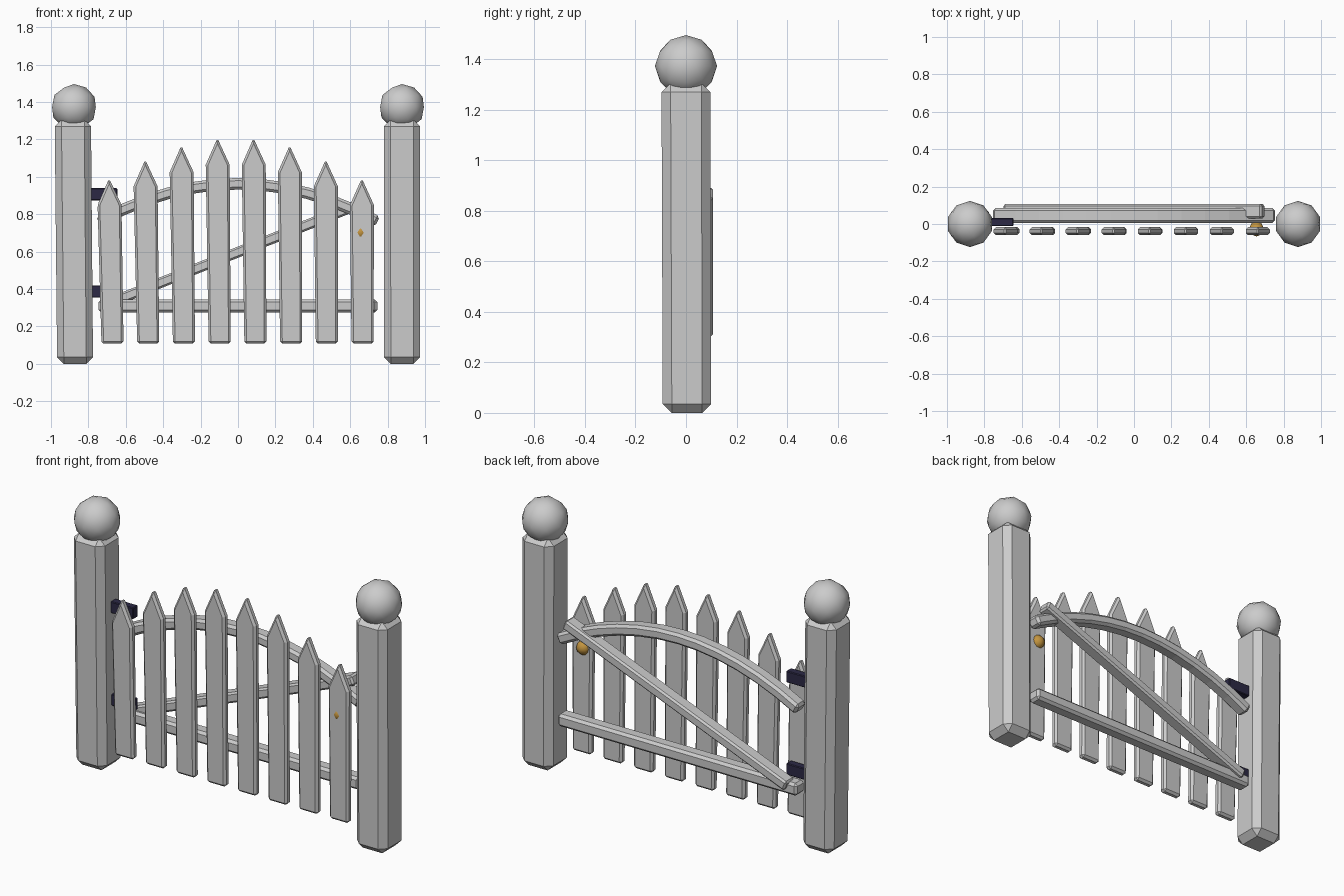
import bpy, bmesh, math
from mathutils import Vector

if "Cube" in bpy.data.objects:
    bpy.data.objects.remove(bpy.data.objects["Cube"])


def material(name, color):
    m = bpy.data.materials.new(name)
    m.diffuse_color = color
    m.use_nodes = True
    m.node_tree.nodes["Principled BSDF"].inputs["Base Color"].default_value = m.diffuse_color
    return m


iron = material("dark_iron", (0.025, 0.022, 0.06, 1))
brass = material("brass", (0.55, 0.3, 0.05, 1))


def finish(name, bm, bevel=0.0, mat=None, smooth=False):
    bmesh.ops.recalc_face_normals(bm, faces=bm.faces)
    if bevel:
        sharp = [e for e in bm.edges if e.calc_face_angle(0) > math.radians(25)]
        bmesh.ops.bevel(bm, geom=sharp, offset=bevel, segments=1,
                        affect='EDGES', clamp_overlap=True)
        bmesh.ops.recalc_face_normals(bm, faces=bm.faces)
    for f in bm.faces:
        f.smooth = smooth
    me = bpy.data.meshes.new(name)
    bm.to_mesh(me)
    bm.free()
    ob = bpy.data.objects.new(name, me)
    bpy.context.collection.objects.link(ob)
    if mat:
        me.materials.append(mat)
    return ob


def loft(name, sections, bevel=0.0, mat=None):
    """Skin a list of equal-length point loops and cap both ends."""
    bm = bmesh.new()
    rows = [[bm.verts.new(p) for p in s] for s in sections]
    for a, b in zip(rows, rows[1:]):
        n = len(a)
        for i in range(n):
            bm.faces.new((a[i], a[(i + 1) % n], b[(i + 1) % n], b[i]))
    bm.faces.new(rows[0])
    bm.faces.new(rows[-1])
    return finish(name, bm, bevel, mat)


def bar(name, path, y0, y1, height, bevel, mat=None):
    """Rectangular bar swept along (x, z) points."""
    pts = [Vector(p) for p in path]
    sections = []
    for i, p in enumerate(pts):
        t = (pts[min(i + 1, len(pts) - 1)] - pts[max(i - 1, 0)]).normalized()
        n = Vector((-t.y, t.x)) * height / 2
        lo, hi = p - n, p + n
        sections.append([(lo.x, y0, lo.y), (lo.x, y1, lo.y),
                         (hi.x, y1, hi.y), (hi.x, y0, hi.y)])
    return loft(name, sections, bevel, mat)


def ring(cx, cy, r, z):
    return [(cx + sx * r, cy + sy * r, z)
            for sx, sy in ((-1, -1), (1, -1), (1, 1), (-1, 1))]


# Posts with ball finials
for side, x in (("left", -0.877), ("right", 0.877)):
    lean = -0.006 if x < 0 else 0.0
    loft(side + "_post", [ring(x - lean, 0.004, 0.096, 0),
                          ring(x + lean, 0.0, 0.097, 1.306)], 0.036)
    bm = bmesh.new()
    bmesh.ops.create_icosphere(bm, subdivisions=2, radius=0.123)
    bmesh.ops.translate(bm, verts=bm.verts, vec=(x, 0, 1.373))
    finish(side + "_post_ball", bm, smooth=True)

# Pointed pickets, tallest in the middle, leaning a touch less to the right
tops = [0.98, 1.08, 1.155, 1.195]
for i, top in enumerate(tops + tops[::-1]):
    xb = -0.671 + i * 0.191
    xt = xb - 0.018 + i * 0.002
    xs = xt + (xb - xt) * 0.12
    profile = [(xb - 0.059, 0.108), (xb + 0.059, 0.108), (xs + 0.064, top - 0.13),
               (xt, top + 0.012), (xs - 0.064, top - 0.13)]
    loft("picket_%d" % (i + 1), [[(px, y, pz) for px, pz in profile]
                                 for y in (-0.06, -0.017)], 0.012)

# Arched top rail, straight bottom rail and diagonal brace
arch = [(x, 0.963 - 0.205 * (x / 0.75) ** 2)
        for x in (-0.745 + 1.49 * i / 12 for i in range(13))]
bar("top_rail", arch, 0.006, 0.085, 0.062, 0.014)
bar("bottom_rail", [(-0.745, 0.31), (0.745, 0.31)], 0.006, 0.085, 0.07, 0.014)
bar("diagonal_brace", [(-0.69, 0.325), (0.69, 0.87)], 0.03, 0.107, 0.056, 0.01)

# Hinges
for name, z in (("upper_hinge", 0.907), ("lower_hinge", 0.387)):
    bar(name, [(-0.80, z), (-0.645, z)], -0.012, 0.032, 0.065, 0.004, iron)

# Latch knob poking through the last picket
bm = bmesh.new()
bmesh.ops.create_uvsphere(bm, u_segments=8, v_segments=6, radius=0.04)
bmesh.ops.translate(bm, verts=bm.verts, vec=(0.655, -0.027, 0.702))
finish("latch_knob", bm, mat=brass, smooth=True)
